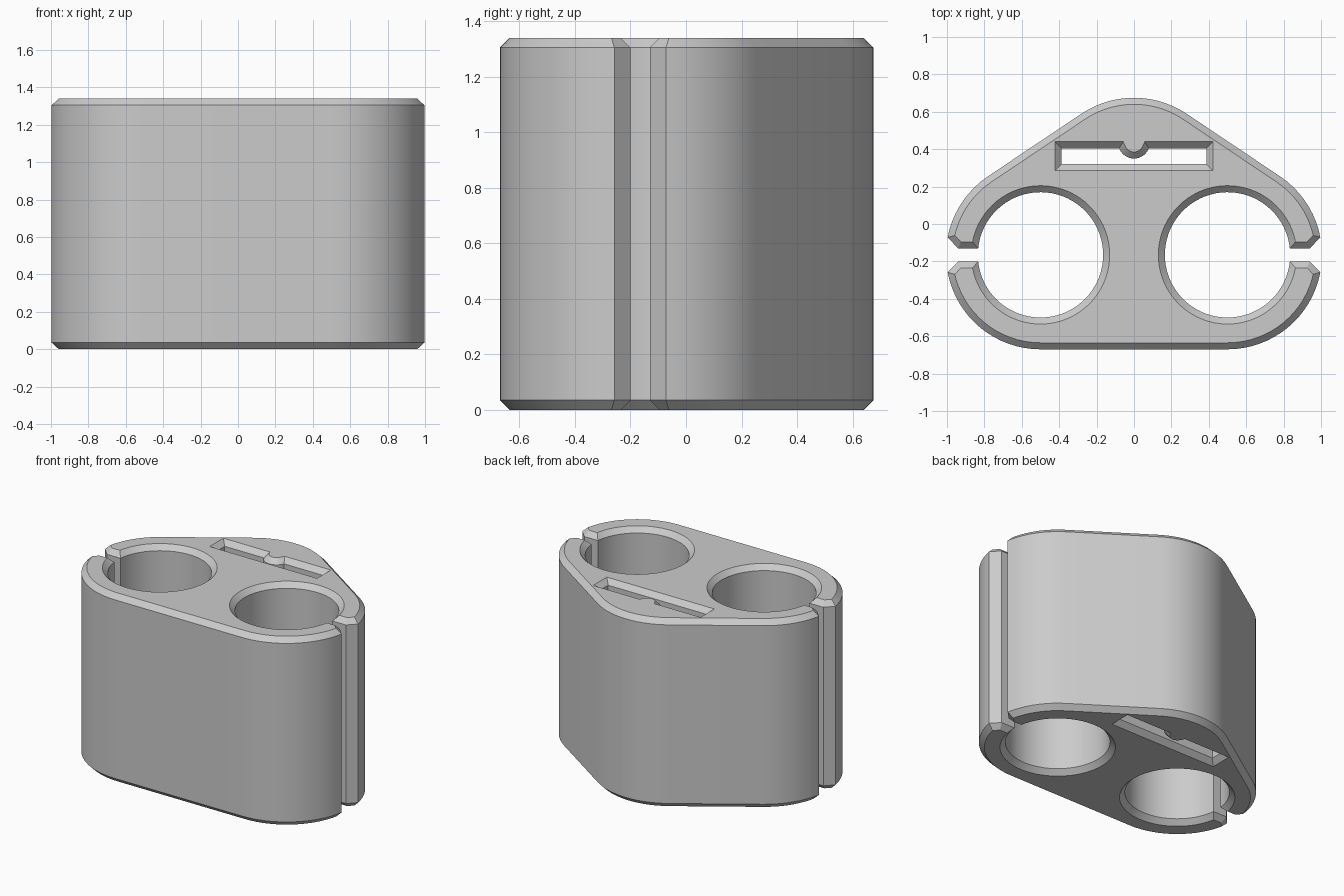
import bpy, bmesh
from math import sin, cos, asin, atan2, radians, degrees
from mathutils import Vector

cube = bpy.data.objects.get("Cube")
if cube:
    bpy.data.objects.remove(cube, do_unlink=True)

HEIGHT, CHAMFER = 1.34, 0.035
OUTER_R, BORE_R = 0.505, 0.335
SIDE, APEX = (0.5, -0.165), (0, 0.17)
GAP, GAP_MOUTH, LIP_X = 0.035, 0.093, 0.94


def arc(centre, radius, start, end, step=5):
    n = max(2, round(abs(end - start) / step))
    angles = [radians(start + (end - start) * i / n) for i in range(n + 1)]
    return [Vector((centre[0] + radius * cos(a), centre[1] + radius * sin(a)))
            for a in angles]


def inset(loop, distance):
    """Mitred offset to the left of the direction of travel."""
    result = []
    for i, p in enumerate(loop):
        d1 = (p - loop[i - 1]).normalized()
        d2 = (loop[(i + 1) % len(loop)] - p).normalized()
        n1, n2 = Vector((-d1.y, d1.x)), Vector((-d2.y, d2.x))
        result.append(p + (n1 + n2) * distance / (1 + n1.dot(n2)))
    return result


# Outline: rounded triangle whose sides open into the two bores
mouth = degrees(asin(GAP_MOUTH / OUTER_R))
gap = degrees(asin(GAP / BORE_R))
slope = degrees(atan2(SIDE[0], APEX[1] - SIDE[1]))
tangent = 90 - degrees(atan2(APEX[1] - SIDE[1], SIDE[0]))
half = arc(SIDE, OUTER_R, -90, -mouth)
half.append(Vector((LIP_X, SIDE[1] - GAP)))
half += arc(SIDE, BORE_R, -gap, gap - 360)
half.append(Vector((LIP_X, SIDE[1] + GAP)))
half += arc(SIDE, OUTER_R, mouth, tangent)
half += arc(APEX, OUTER_R, tangent, 90)
outline = half + [Vector((-p.x, p.y)) for p in reversed(half[:-1])]

# Strap slot with a small round rib on its back wall
slot = [Vector((-0.388, 0.405))]
slot += arc((0, 0.435), 0.085, 200.7, 339.3, 10)
slot += [Vector((0.388, 0.405)), Vector((0.388, 0.32)), Vector((-0.388, 0.32))]

# Chamfered walls for both loops, then caps between them
bm = bmesh.new()
cap_edges = {0: [], 3: []}
for loop in (outline, slot):
    small = inset(loop, CHAMFER)
    levels = [(small, 0), (loop, CHAMFER), (loop, HEIGHT - CHAMFER), (small, HEIGHT)]
    rings = [[bm.verts.new((p.x, p.y, z)) for p in pts] for pts, z in levels]
    count = len(loop)
    for low, high in zip(rings, rings[1:]):
        for i in range(count):
            j = (i + 1) % count
            bm.faces.new((low[i], low[j], high[j], high[i]))
    for k in cap_edges:
        cap_edges[k] += [bm.edges.get((rings[k][i - 1], rings[k][i]))
                         for i in range(count)]
for edges in cap_edges.values():
    bmesh.ops.triangle_fill(bm, edges=edges, use_beauty=True)
bmesh.ops.recalc_face_normals(bm, faces=bm.faces)

mesh = bpy.data.meshes.new("double_tube_clip")
bm.to_mesh(mesh)
bm.free()
clip = bpy.data.objects.new("double_tube_clip", mesh)
bpy.context.collection.objects.link(clip)

# Plain grey plastic
grey = bpy.data.materials.new("light_grey")
grey.use_nodes = True
colour = (0.6, 0.6, 0.6, 1)
grey.diffuse_color = colour
grey.node_tree.nodes["Principled BSDF"].inputs["Base Color"].default_value = colour
mesh.materials.append(grey)

bpy.context.view_layer.objects.active = clip
clip.select_set(True)
bpy.ops.object.shade_smooth_by_angle(angle=radians(30))
